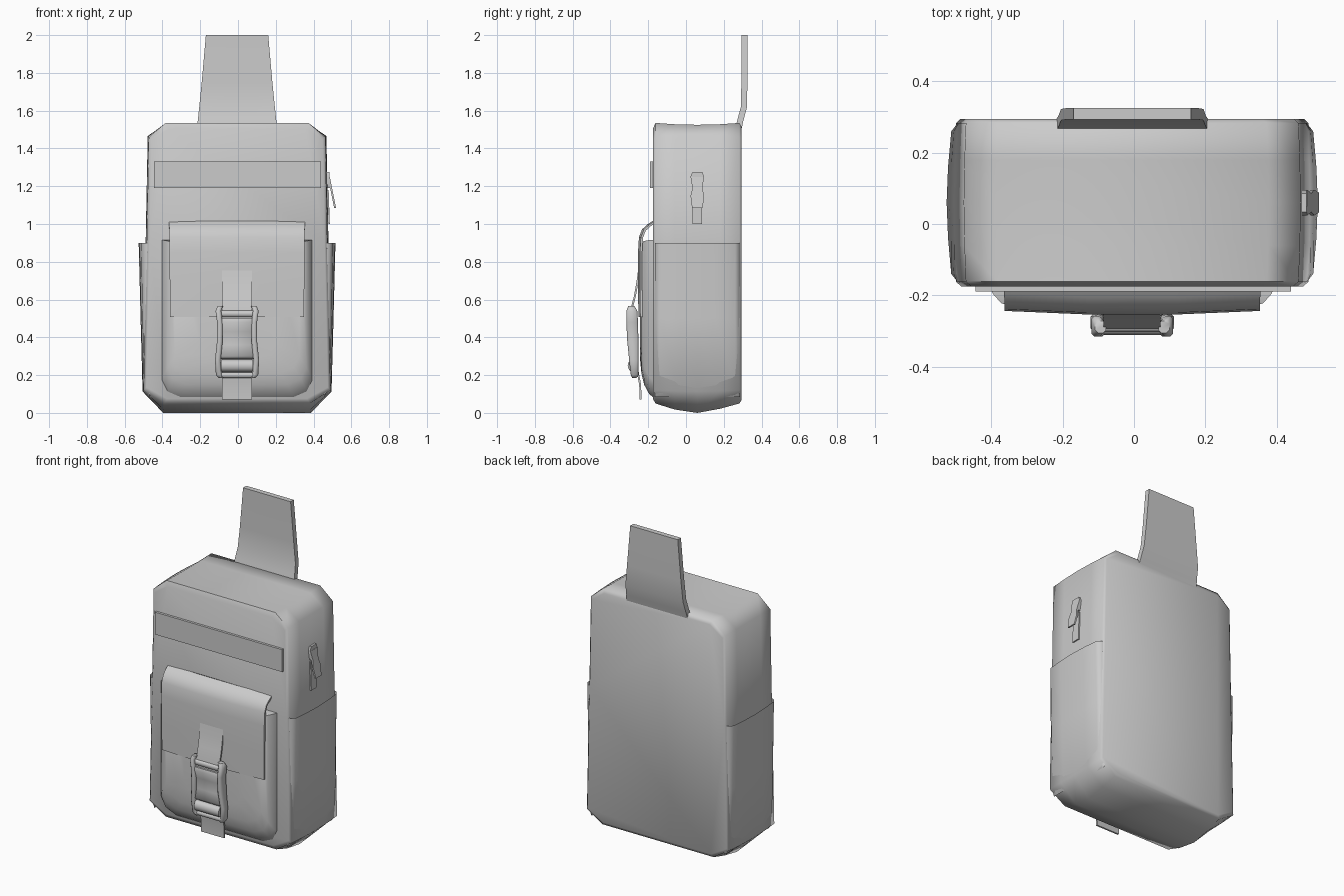
import bpy, bmesh, math
from mathutils import Vector

if "Cube" in bpy.data.objects:
    bpy.data.objects.remove(bpy.data.objects["Cube"])

CX = -0.005  # the bag sits very slightly left of centre


def finish(name, bm, angle):
    bmesh.ops.recalc_face_normals(bm, faces=bm.faces)
    me = bpy.data.meshes.new(name)
    bm.to_mesh(me)
    bm.free()
    ob = bpy.data.objects.new(name, me)
    bpy.context.collection.objects.link(ob)
    bpy.ops.object.select_all(action='DESELECT')
    ob.select_set(True)
    bpy.context.view_layer.objects.active = ob
    bpy.ops.object.shade_smooth_by_angle(angle=math.radians(angle))
    return ob


def loft(name, rings, angle=35, cap=True, wrap=True):
    """Skin a list of equal-length point rings."""
    bm = bmesh.new()
    vs = [[bm.verts.new((p[0] + CX, p[1], p[2])) for p in r] for r in rings]
    n = len(vs[0])
    for a, b in zip(vs, vs[1:]):
        for i in range(n if wrap else n - 1):
            j = (i + 1) % n
            bm.faces.new((a[i], a[j], b[j], b[i]))
    if cap:
        bm.faces.new(vs[0])
        bm.faces.new(vs[-1])
    return finish(name, bm, angle)


def ribbon(name, path, thick, bulge=0.0, angle=35):
    """Webbing along (y, z, half_width) points; bulge pushes the middle forward."""
    rings = []
    for i, (y, z, w) in enumerate(path):
        a, b = path[max(i - 1, 0)], path[min(i + 1, len(path) - 1)]
        t = Vector((0, b[0] - a[0], b[1] - a[1])).normalized()
        nrm = Vector((0, -t.z, t.y)) * thick / 2
        cols = [(f * w, bulge * (0 if abs(f) == 1 else 1)) for f in (-1, -0.35, 0.35, 1)]
        front = [Vector((x, y - d, z)) + nrm for x, d in cols]
        back = [Vector((x, y - d, z)) - nrm for x, d in reversed(cols)]
        rings.append(front + back)
    return loft(name, rings, angle)


def chamfer_rect(x, z0, z1, c, y):
    """Octagonal ring in the xz plane."""
    return [(-x + c, y, z0), (x - c, y, z0), (x, y, z0 + c), (x, y, z1 - c),
            (x - c, y, z1), (-x + c, y, z1), (-x, y, z1 - c), (-x, y, z0 + c)]


def flat_ring(x0, x1, y0, y1, z, c):
    """Octagonal ring in the xy plane."""
    return [(x0 + c, y0, z), (x1 - c, y0, z), (x1, y0 + c, z), (x1, y1 - c, z),
            (x1 - c, y1, z), (x0 + c, y1, z), (x0, y1 - c, z), (x0, y0 + c, z)]


# Main bag: chamfered outline swept front to back, sagging top and pointed base
rings = []
for y, ins, zb, zt in ((-0.175, 0.015, 0.075, 1.505), (-0.162, 0, 0.05, 1.535),
                       (-0.06, -0.004, 0.018, 1.528), (0.06, -0.006, 0.0, 1.525),
                       (0.18, -0.004, 0.022, 1.528), (0.283, 0, 0.05, 1.535),
                       (0.295, 0.012, 0.07, 1.51)):
    half = [(0.385 - ins, zb), (0.495 - ins, 0.12 + ins), (0.478 - ins, 0.9),
            (0.467 - ins, 1.46 - ins), (0.378 - ins, zt)]
    rings.append([(x, y, z) for x, z in half] + [(-x, y, z) for x, z in reversed(half)])
loft("bag_body", rings, 62)

# Side pockets: open-topped bulging panels
for side, label in ((1, "right"), (-1, "left")):
    cols = []
    for y, x in ((-0.166, 0.470), (-0.163, 0.490), (-0.14, 0.508), (-0.04, 0.517),
                 (0.06, 0.521), (0.16, 0.517), (0.26, 0.508), (0.283, 0.490), (0.287, 0.470)):
        low = min(x, 0.47 + (x - 0.47) * 0.6)
        cols.append([(side * x, y, 0.9), (side * (x + low) / 2, y, 0.5),
                     (side * low, y, 0.13), (side * 0.46, y, 0.085)])
    loft("side_pocket_" + label, cols, 50, cap=False, wrap=False)

# Front pocket: box with rounded lower corners
rings = []
for y, x, zb, zt in ((-0.165, 0.400, 0.075, 0.915), (-0.195, 0.392, 0.10, 0.915),
                     (-0.222, 0.368, 0.15, 0.91), (-0.236, 0.33, 0.21, 0.90),
                     (-0.243, 0.20, 0.28, 0.85)):
    half = [(x - 0.10, zb), (x - 0.03, zb + 0.03), (x, zb + 0.09), (x, zt)]
    rings.append([(a, y, z) for a, z in half] + [(-a, y, z) for a, z in reversed(half)])
loft("front_pocket", rings, 50)

# Flap folding over the front pocket
ribbon("pocket_flap", [(-0.165, 1.01, 0.36), (-0.192, 0.992, 0.36), (-0.218, 0.968, 0.358),
                       (-0.233, 0.93, 0.358), (-0.238, 0.85, 0.358), (-0.238, 0.68, 0.356),
                       (-0.236, 0.508, 0.354)], 0.012, bulge=0.01, angle=45)

# Flat trim band across the upper front
loft("front_band", [[(x, -0.17, z) for x, z in ((-0.44, 1.19), (0.445, 1.19), (0.445, 1.33), (-0.44, 1.33))],
                    [(x, -0.19, z) for x, z in ((-0.44, 1.19), (0.445, 1.19), (0.445, 1.33), (-0.44, 1.33))]])

# Back hanging strap
ribbon("hanging_strap", [(0.276, 1.495, 0.215), (0.288, 1.55, 0.207), (0.307, 1.62, 0.2),
                         (0.309, 1.75, 0.187), (0.309, 2.0, 0.165)], 0.032)

# Closure webbing above and below the buckle
ribbon("closure_strap_upper", [(-0.247, 0.77, 0.08), (-0.256, 0.70, 0.08), (-0.270, 0.62, 0.08),
                               (-0.288, 0.55, 0.08), (-0.292, 0.49, 0.08)], 0.01)
ribbon("closure_strap_lower", [(-0.270, 0.29, 0.08), (-0.256, 0.22, 0.08), (-0.243, 0.15, 0.08),
                               (-0.240, 0.07, 0.08)], 0.01)

# Buckle: centre shell, two side rails, and cross bars
loft("buckle_shell", [flat_ring(-w, w, yf, -0.255, z, 0.012) for z, w, yf in
                      ((0.285, 0.09, -0.285), (0.30, 0.108, -0.296), (0.36, 0.10, -0.292),
                       (0.43, 0.098, -0.298), (0.48, 0.098, -0.312), (0.50, 0.09, -0.308))], 60)
for side, label in ((1, "right"), (-1, "left")):
    rail = []
    for z, xo, yf, yb in ((0.185, 0.098, -0.285, -0.262), (0.20, 0.112, -0.292, -0.252),
                          (0.28, 0.117, -0.301, -0.252), (0.38, 0.106, -0.311, -0.252),
                          (0.48, 0.106, -0.316, -0.254), (0.54, 0.114, -0.316, -0.258),
                          (0.565, 0.104, -0.306, -0.272)):
        a, b = sorted((side * (xo - 0.03), side * xo))
        rail.append(flat_ring(a, b, yf, yb, z, 0.008))
    loft("buckle_rail_" + label, rail, 60)
for label, y, z, r in (("bottom", -0.274, 0.20, 0.015), ("roller", -0.283, 0.25, 0.032),
                       ("top", -0.29, 0.525, 0.018)):
    loft("buckle_bar_" + label,
         [[(x, y + r * 0.8 * math.cos(a * math.pi / 6), z + r * math.sin(a * math.pi / 6))
           for a in range(12)] for x in (-0.085, 0.085)], 40)

# Zip slider on the right side: waisted body, angled pull and hanging tab
half = [(0.026, 1.275), (0.036, 1.25), (0.026, 1.19), (0.036, 1.15), (0.028, 1.085)]
ycen = 0.06


def side_plate(name, pts, thick):
    outline = [(ycen + w, z, x) for w, z, x in pts] + [(ycen - w, z, x) for w, z, x in reversed(pts)]
    loft(name, [[(x - CX + o, y, z) for y, z, x in outline] for o in (0, thick)], 40)


side_plate("zip_slider", [(w, z, 0.458 if z > 1.2 else 0.462) for w, z in half[:3]], 0.026)
side_plate("zip_pull", [(w, z, 0.478 + (1.24 - z) * 0.2) for w, z in half[1:]], 0.01)
side_plate("zip_tab", [(0.026, 1.18, 0.472), (0.026, 1.0, 0.478)], 0.008)
